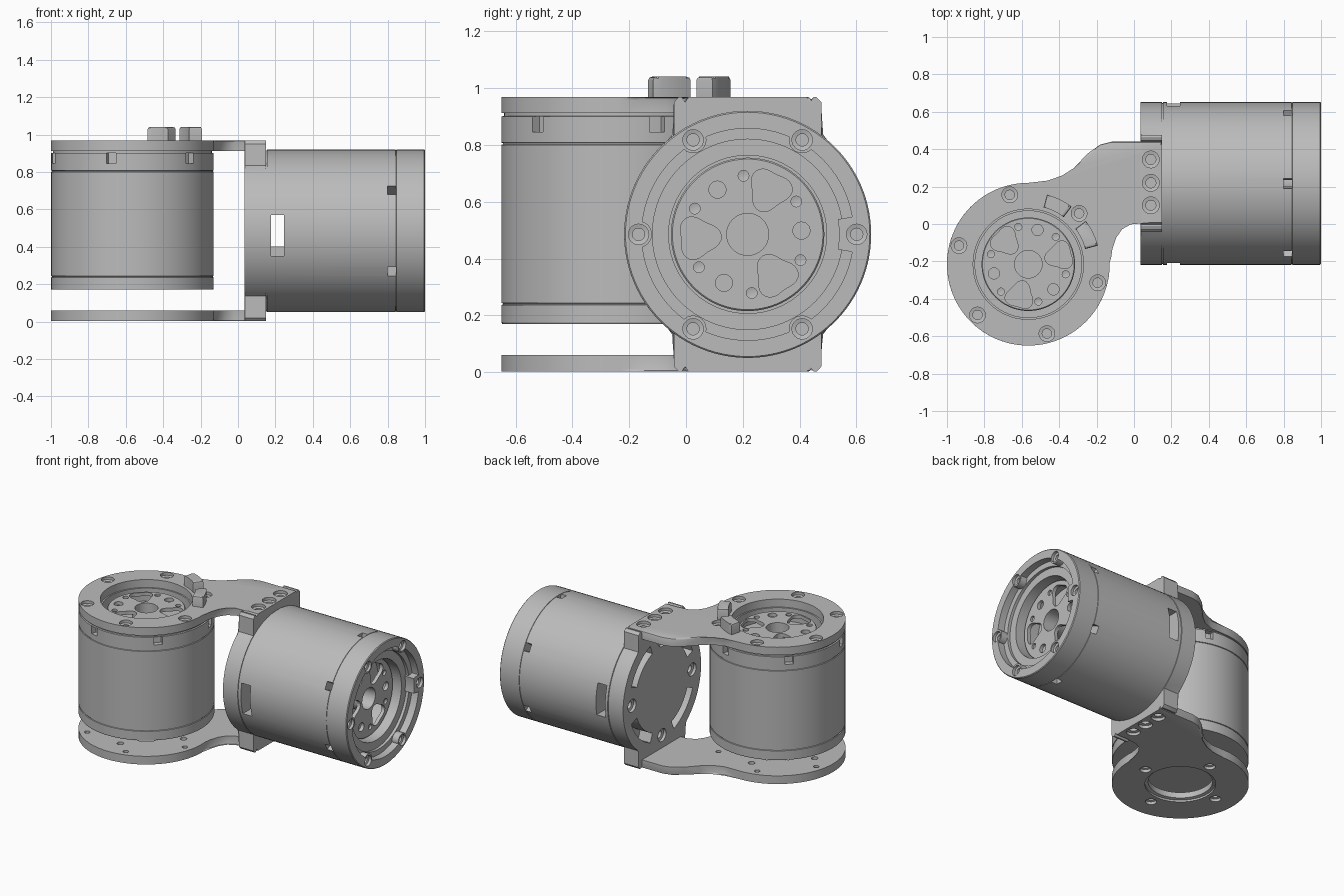
import bpy, bmesh
from math import sin, cos, radians, acos, degrees
from mathutils import Matrix

cube = bpy.data.objects.get("Cube")
if cube:
    bpy.data.objects.remove(cube)

grey = bpy.data.materials.new("machined grey")
grey.use_nodes = True
grey.diffuse_color = (0.5, 0.5, 0.5, 1)
grey.node_tree.nodes["Principled BSDF"].inputs["Base Color"].default_value = (0.5, 0.5, 0.5, 1)

# Frames: upright motor axis along z, side motor axis along x
UP = Matrix.Translation((-0.565, -0.215, 0))
SIDE = Matrix.Translation((0, 0.217, 0.485)) @ Matrix(
    ((0, 0, 1, 0), (1, 0, 0, 0), (0, 1, 0, 0), (0, 0, 0, 1)))
WORLD = Matrix.Identity(4)
parts = []


def polar(r, a):
    return r * cos(radians(a)), r * sin(radians(a))


def arc(r, a0, a1, n):
    return [polar(r, a0 + (a1 - a0) * i / n) for i in range(n + 1)]


def sector(r0, r1, mid, half, n=8):
    return arc(r1, mid - half, mid + half, n) + arc(r0, mid + half, mid - half, n)


def turn(bm, profile, centre=(0, 0), n=24):
    """Revolve (radius, height) points, which start and end on the axis."""
    rings = []
    for r, z in profile:
        if r == 0:
            rings.append([bm.verts.new((*centre, z))])
        else:
            rings.append([bm.verts.new((centre[0] + x, centre[1] + y, z))
                          for x, y in arc(r, 0, 360, n)[:-1]])
    for a, b in zip(rings, rings[1:]):
        for i in range(n):
            j = (i + 1) % n
            if len(a) == 1:
                bm.faces.new((a[0], b[i], b[j]))
            elif len(b) == 1:
                bm.faces.new((a[i], a[j], b[0]))
            else:
                bm.faces.new((a[i], a[j], b[j], b[i]))


def prism(bm, outline, z0, z1, bevel=0):
    """Extrude an outline from z0 to z1 and soften the edge at z1."""
    low = [bm.verts.new((x, y, z0)) for x, y in outline]
    high = [bm.verts.new((x, y, z1)) for x, y in outline]
    bm.faces.new(low[::-1])
    cap = bm.faces.new(high)
    n = len(outline)
    for i in range(n):
        j = (i + 1) % n
        bm.faces.new((low[i], low[j], high[j], high[i]))
    if bevel:
        bmesh.ops.bevel(bm, geom=list(cap.edges), offset=bevel, segments=2,
                        profile=0.5, affect='EDGES')


def drill(bm, centre, r, z, d, step=0.6, depth=0.05):
    """Stepped bolt hole entering a surface at z; d is the outward sign."""
    turn(bm, [(0, z + 0.02 * d), (r, z + 0.02 * d), (r, z - 0.02 * d), (r * step, z - 0.024 * d),
              (r * step, z - depth * d), (0, z - depth * d)], centre)


def finish(name, bm, frame, keep=True):
    bmesh.ops.recalc_face_normals(bm, faces=bm.faces[:])
    bm.transform(frame)
    mesh = bpy.data.meshes.new(name)
    bm.to_mesh(mesh)
    bm.free()
    obj = bpy.data.objects.new(name, mesh)
    bpy.context.collection.objects.link(obj)
    if keep:
        mesh.materials.append(grey)
        parts.append(obj)
    return obj


def turned(name, profile, frame, n=96):
    bm = bmesh.new()
    turn(bm, profile, n=n)
    return finish(name, bm, frame)


def extruded(name, outline, z0, z1, frame, bevel=0):
    bm = bmesh.new()
    prism(bm, outline, z0, z1, bevel)
    return finish(name, bm, frame)


def cut(targets, build, frame):
    bm = bmesh.new()
    build(bm)
    cutter = finish("cutter", bm, frame, False)
    cutter.hide_render = True
    for obj in targets:
        mod = obj.modifiers.new("cut", 'BOOLEAN')
        mod.operation, mod.solver, mod.object = 'DIFFERENCE', 'EXACT', cutter
        bpy.context.view_layer.objects.active = obj
        bpy.ops.object.modifier_apply(modifier=mod.name)
    bpy.data.objects.remove(cutter)


def rotor(name, z0, z1, radius, spin, frame):
    """Output flange with a hub, three pockets, three dowel holes and six bolts."""
    thin = z1 - 0.025
    obj = turned(name, [(0, z0), (0.092, z0), (0.092, thin), (radius, thin),
                        (radius, z1 - 0.005), (radius - 0.005, z1), (0, z1)], frame)

    def holes(bm):
        turn(bm, [(0, z0 + 0.01), (0.074, z0 + 0.01), (0.074, z1 + 0.02), (0, z1 + 0.02)], n=32)
        for k in range(3):
            turn(bm, [(0, thin - 0.01), (0.03, thin - 0.01), (0.03, z1 + 0.02), (0, z1 + 0.02)],
                 polar(0.19, spin + 120 * k))
            a = spin + 60 + 120 * k
            cx, cy = polar(0.174, a)
            pocket = []
            for i in range(36):
                x, y = polar(0.07 + 0.011 * cos(radians(30 * i + 180)), a + 10 * i)
                pocket.append((cx + x, cy + y))
            prism(bm, pocket, thin - 0.01, z1 + 0.02)
        for k in range(6):
            turn(bm, [(0, z1 - 0.02), (0.019, z1 - 0.015), (0.019, z1 + 0.02), (0, z1 + 0.02)],
                 polar(0.207, spin + 30 + 60 * k), 16)
    cut([obj], holes, frame)


def windows(bm, r0, r1, z0, z1, start):
    for k in range(6):
        prism(bm, sector(r0, r1, start + 60 * k, 3.6, 2), z0, z1)


# Upright motor with seams and notches below its top edge
motor = turned("upright_motor_body", [
    (0, 0.17), (0.432, 0.17), (0.435, 0.175), (0.435, 0.236), (0.43, 0.238), (0.43, 0.242),
    (0.435, 0.244), (0.435, 0.8), (0.43, 0.802), (0.43, 0.806), (0.435, 0.808), (0.435, 0.9),
    (0.425, 0.902), (0.425, 0.912), (0.285, 0.912), (0.285, 0.82), (0, 0.82)], UP)
cut([motor], lambda bm: windows(bm, 0.4, 0.46, 0.845, 0.9, 15), UP)
rotor("upright_motor_rotor", 0.815, 0.905, 0.25, 75, UP)

# Arm plates share one outline: round end, fillet and S-curve
outline = [(x - 0.565, y - 0.215) for x, y in arc(0.435, 90, 365, 72)]
outline += [(-0.125, -0.13), (-0.105, -0.07), (-0.07, -0.02), (-0.02, 0.008), (0.148, 0.01),
            (0.148, 0.44), (-0.12, 0.44), (-0.18, 0.425), (-0.25, 0.375), (-0.32, 0.3),
            (-0.38, 0.25), (-0.46, 0.222)]
top = extruded("top_arm_plate", outline, 0.912, 0.968, WORLD, 0.01)
bottom = extruded("bottom_arm_plate", outline, 0.06, 0.002, WORLD, 0.01)


def top_holes(bm):
    turn(bm, [(0, 0.88), (0.295, 0.88), (0.295, 1), (0, 1)], n=64)
    for k in range(6):
        drill(bm, polar(0.384, 45 + 60 * k), 0.042, 0.968, 1)


def bottom_holes(bm):
    turn(bm, [(0, -0.02), (0.225, -0.02), (0.225, 0.015), (0.205, 0.02),
              (0.205, 0.1), (0, 0.1)], n=64)
    for k in range(4):
        drill(bm, polar(0.29, 90 * k), 0.036, 0.002, -1, depth=0.08)
    for k in range(6):
        turn(bm, [(0, 0.03), (0.018, 0.03), (0.018, 0.08), (0, 0.08)],
             polar(0.384, 45 + 60 * k), 16)


cut([top], top_holes, UP)
cut([bottom], bottom_holes, UP)

# Curved stop blocks on the top plate
for side, angle in (("rear", 64), ("front", 26)):
    extruded(side + "_stop_block", sector(0.315, 0.385, angle, 11), 0.955, 1.04, UP, 0.012)

# Upright bracket: disc merged with a tall grooved strip
meet = degrees(acos(0.26 / 0.435))
edge = [(0.26, 0.465), (0.243, 0.483), (0.232, 0.483), (0.22, 0.466), (0.208, 0.483)]
quarter = arc(0.435, 0, meet, 16) + edge
half = quarter + [(-x, y) for x, y in reversed(quarter)]
bracket = extruded("upright_bracket", half + [(x, -y) for x, y in reversed(half[1:-1])],
                   0.15, 0.035, SIDE, 0.006)


def bracket_slots(bm):
    for k in range(4):
        prism(bm, sector(0.3, 0.365, 45 + 90 * k, 24, 12), 0, 0.13)
        drill(bm, polar(0.335, 90 * k), 0.045, 0.035, -1, depth=0.09)


def arm_bolts(bm):
    for y in (0.1, 0.22, 0.345):
        drill(bm, (0.09, y), 0.045, 0.968, 1)
        drill(bm, (0.09, y), 0.045, 0.002, -1)


cut([bracket], bracket_slots, SIDE)
cut([bracket, top, bottom], arm_bolts, WORLD)

# Side motor with a stepped open end
motor = turned("side_motor_body", [
    (0, 0.149), (0.43, 0.149), (0.43, 0.154), (0.435, 0.156), (0.435, 0.842), (0.432, 0.843),
    (0.432, 0.846), (0.435, 0.847), (0.435, 0.995), (0.43, 1), (0.373, 1), (0.373, 0.95),
    (0.335, 0.95), (0.335, 0.93), (0.278, 0.93), (0.278, 0.75), (0, 0.75)], SIDE)
cut([motor], lambda bm: windows(bm, 0.25, 0.46, 0.8, 0.845, 30), SIDE)
for s in (1, -1):
    slot = [(0, -0.135 * s), (0.5 * s, -0.085 * s), (0.5 * s, 0.135 * s), (0, 0.135 * s)]
    slot[0] = (0, -0.085 * s)
    cut([motor], lambda bm: prism(bm, slot, 0.176, 0.247), SIDE)
rotor("side_motor_rotor", 0.745, 0.87, 0.27, 4, SIDE)

# Screw bosses and locating tab inside the open rim
bm = bmesh.new()
for k in range(1, 6):
    turn(bm, [(0, 0.94), (0.047, 0.94), (0.047, 0.998), (0, 0.998)], polar(0.384, 60 * k))
bosses = finish("rim_bosses", bm, SIDE)
tab = extruded("locating_tab", sector(0.322, 0.425, 0, 9.5), 0.925, 0.998, SIDE)


def rim_bolts(bm):
    for k in range(6):
        drill(bm, polar(0.384, 60 * k), 0.036, 1, 1)


cut([motor, bosses, tab], rim_bolts, SIDE)

# Smooth round walls, keep machined edges sharp
bpy.ops.object.select_all(action='DESELECT')
for obj in parts:
    obj.select_set(True)
bpy.context.view_layer.objects.active = parts[0]
bpy.ops.object.shade_smooth_by_angle(angle=radians(30))
